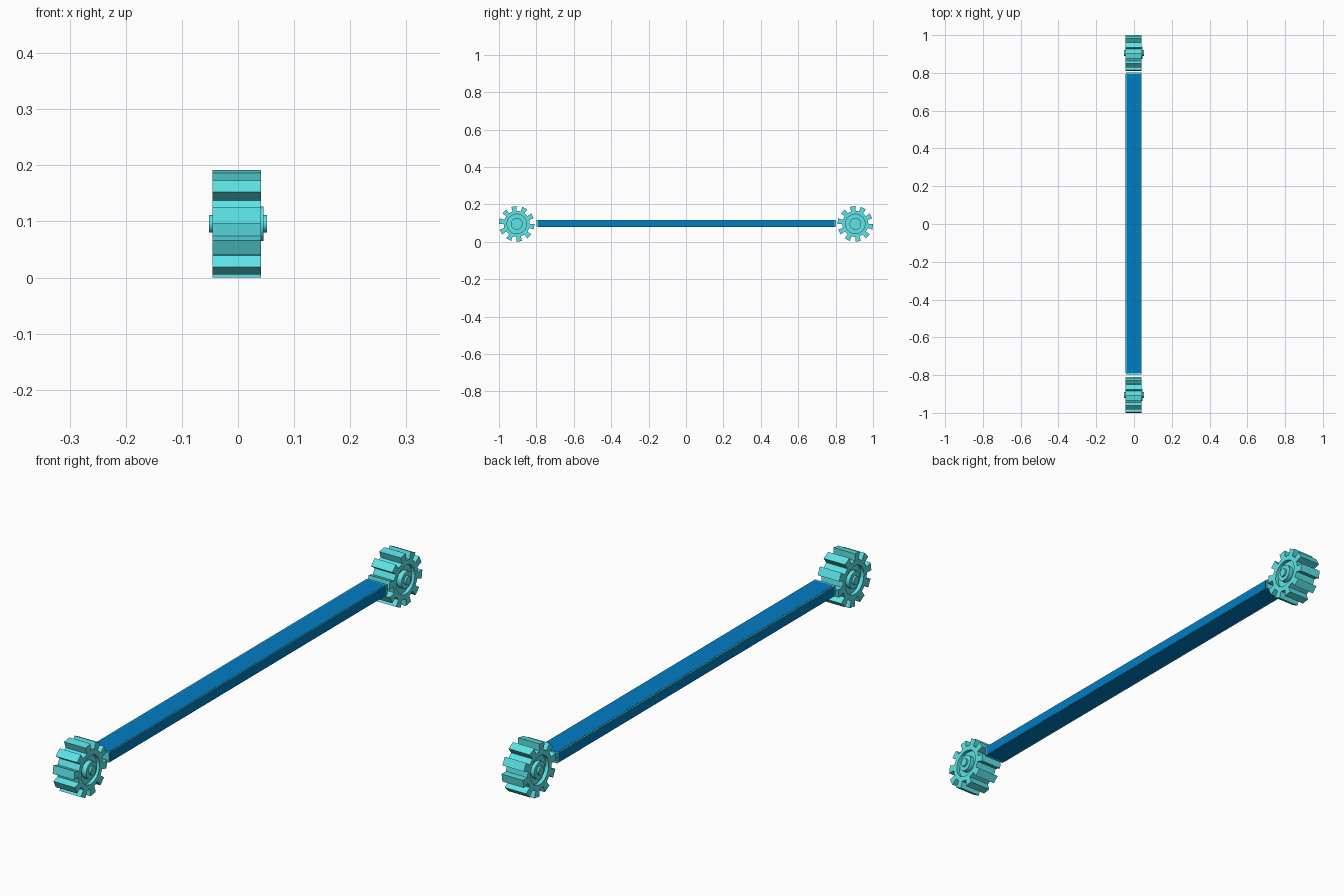
import bpy, bmesh, math

if "Cube" in bpy.data.objects:
    bpy.data.objects.remove(bpy.data.objects["Cube"])


def material(name, rgb):
    m = bpy.data.materials.new(name)
    m.diffuse_color = (*rgb, 1)
    m.use_nodes = True
    m.node_tree.nodes["Principled BSDF"].inputs["Base Color"].default_value = m.diffuse_color
    return m


CYAN = material("cyan", (0.115, 0.81, 0.84))
BLUE = material("blue", (0.0, 0.205, 0.55))
AXIS_Z = 0.096      # height of the gear axes
GEAR_Y = 0.905      # distance of the gears from the middle


def finish(bm, name, mat, loc=(0, 0, 0)):
    bmesh.ops.recalc_face_normals(bm, faces=bm.faces[:])
    mesh = bpy.data.meshes.new(name)
    bm.to_mesh(mesh)
    bm.free()
    mesh.materials.append(mat)
    ob = bpy.data.objects.new(name, mesh)
    ob.location = loc
    bpy.context.collection.objects.link(ob)
    return ob


def box(name, lo, hi, mat):
    bm = bmesh.new()
    bmesh.ops.create_cube(bm, size=1)
    for v in bm.verts:
        for i in range(3):
            v.co[i] = (lo[i] + hi[i]) / 2 + v.co[i] * (hi[i] - lo[i])
    return finish(bm, name, mat)


def disc(name, r, x0, x1, y, mat):
    # cylinder lying along x
    bm = bmesh.new()
    n = 40
    rings = [[bm.verts.new((x, r * math.cos(math.tau * i / n), r * math.sin(math.tau * i / n)))
              for i in range(n)] for x in (x0, x1)]
    for i in range(n):
        j = (i + 1) % n
        bm.faces.new((rings[0][i], rings[0][j], rings[1][j], rings[1][i]))
    bm.faces.new(rings[0])
    bm.faces.new(rings[1])
    return finish(bm, name, mat, (0, y, AXIS_Z))


def toothed_rim(name, y, x0, x1, root, tip, bore, teeth, phase):
    # ring with radial-sided teeth outside and a round bore inside
    outer, inner = [], []
    step = 360 / teeth
    for k in range(teeth):
        a = phase + k * step
        h = step / 4
        outer += [(root, a - h), (tip, a - h), (tip, a + h), (root, a + h)]
        inner += [(bore, a + step / 4 * f) for f in (-1.5, -0.5, 0.5, 1.5)]
    bm = bmesh.new()

    def loop(points, x):
        return [bm.verts.new((x, r * math.cos(math.radians(a)), r * math.sin(math.radians(a))))
                for r, a in points]

    o0, o1, i1, i0 = loop(outer, x0), loop(outer, x1), loop(inner, x1), loop(inner, x0)
    n = len(outer)
    for p, q in ((o0, o1), (o1, i1), (i1, i0), (i0, o0)):
        for i in range(n):
            j = (i + 1) % n
            bm.faces.new((p[i], p[j], q[j], q[i]))
    return finish(bm, name, mat=CYAN, loc=(0, y, AXIS_Z))


# Gears at both ends: toothed rim, recessed web, hub and axle
for end, y in (("front", -GEAR_Y), ("back", GEAR_Y)):
    toothed_rim(end + "_gear_rim", y, -0.045, 0.041, 0.07, 0.0955, 0.052, 10, 27)
    disc(end + "_gear_web", 0.0525, -0.032, 0.028, y, CYAN)
    disc(end + "_gear_hub", 0.031, -0.045, 0.045, y, CYAN)
    disc(end + "_axle", 0.0155, -0.052, 0.052, y, CYAN)

# Long bar: cyan core showing at the ends and edges, blue skins on its faces
box("bar_core", (-0.043, -0.798, 0.081), (0.039, 0.802, 0.117), CYAN)
box("bar_top_bottom_skin", (-0.039, -0.790, 0.0802), (0.037, 0.795, 0.1178), BLUE)
box("bar_side_skin", (-0.0438, -0.790, 0.0812), (0.0398, 0.795, 0.1145), BLUE)
